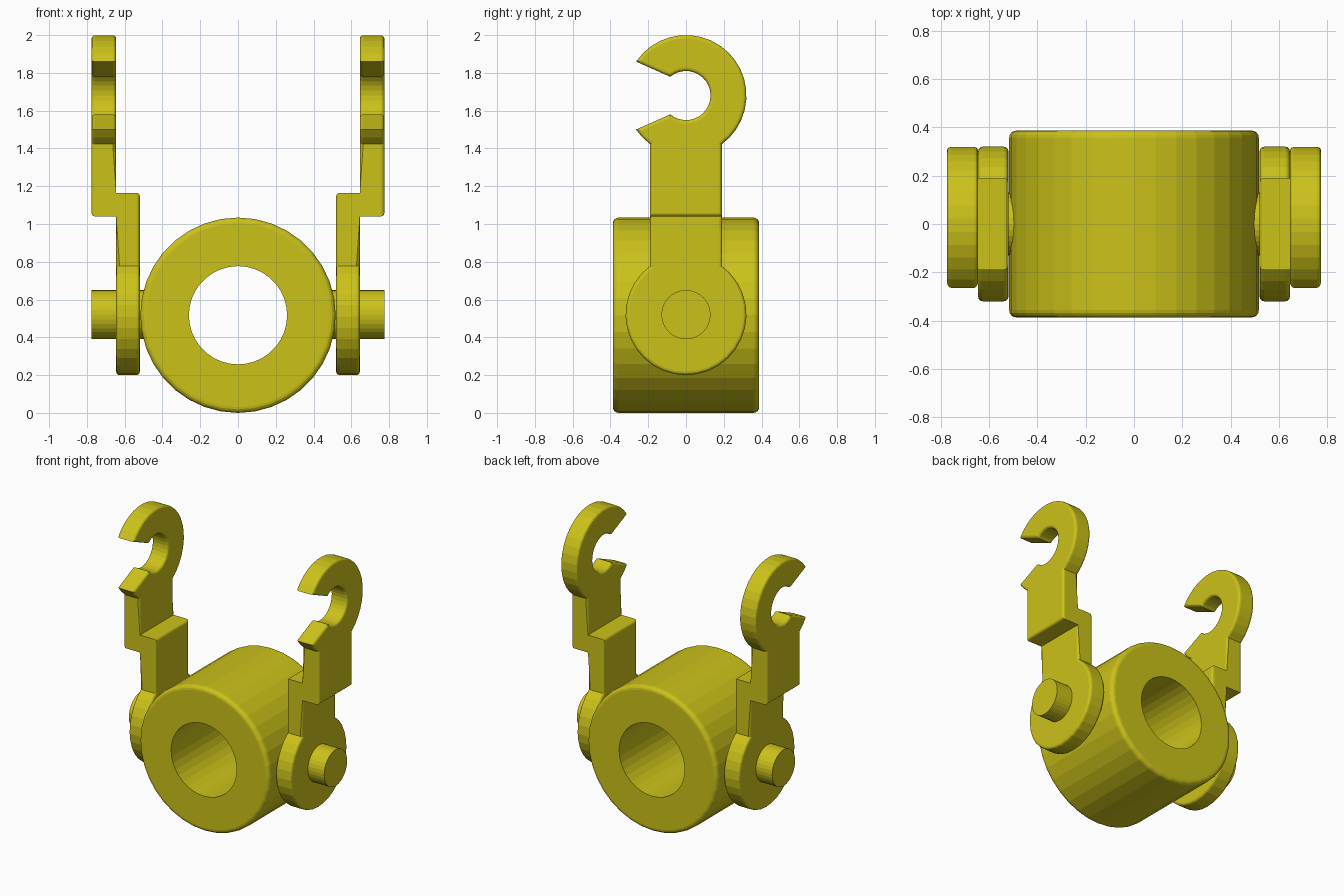
import bpy, bmesh
from math import sin, cos, pi, radians

if "Cube" in bpy.data.objects:
    bpy.data.objects.remove(bpy.data.objects["Cube"])

mat = bpy.data.materials.new("yellow_paint")
mat.diffuse_color = (0.6, 0.54, 0.01, 1)
mat.use_nodes = True
mat.node_tree.nodes["Principled BSDF"].inputs["Base Color"].default_value = mat.diffuse_color


def finish(bm, name, mirror=False):
    bmesh.ops.recalc_face_normals(bm, faces=bm.faces)
    me = bpy.data.meshes.new(name)
    bm.to_mesh(me)
    bm.free()
    me.materials.append(mat)
    ob = bpy.data.objects.new(name, me)
    bpy.context.collection.objects.link(ob)
    if mirror:
        ob.modifiers.new("Mirror", 'MIRROR')
    return ob


def arc(cz, r, a0, a1, n):
    """Points (y, z) on a circle centred on y = 0; angles in degrees."""
    return [(r * cos(radians(a0 + (a1 - a0) * i / n)),
             cz + r * sin(radians(a0 + (a1 - a0) * i / n))) for i in range(n + 1)]


# Barrel: lathed ring around the y axis, rounded outer rims
R, HOLE, HALF, RIM, CZ = 0.517, 0.26, 0.387, 0.03, 0.517
rim = [(R - RIM + RIM * sin(t * pi / 8), HALF - RIM + RIM * cos(t * pi / 8)) for t in range(5)]
section = [(HOLE, HALF)] + rim + [(r, -y) for r, y in reversed(rim)] + [(HOLE, -HALF)]
bm = bmesh.new()
N = 36
rings = [[bm.verts.new((r * cos(2 * pi * k / N), y, CZ + r * sin(2 * pi * k / N)))
          for r, y in section] for k in range(N)]
for k in range(N):
    a, b = rings[k], rings[(k + 1) % N]
    for i in range(len(section)):
        j = (i + 1) % len(section)
        bm.faces.new((a[i], a[j], b[j], b[i]))
finish(bm, "barrel")

# Hook link: lower eye plate and stepped-out hook plate sharing a joint block
X0, X1, X2 = 0.52, 0.645, 0.775
W, Z1, Z2 = 0.19, 1.04, 1.165
joint = [(-W, Z1), (W, Z1), (W, Z2), (-W, Z2)]
eye = [(W, Z1), (-W, Z1)] + arc(0.52, 0.32, 126.4, 413.6, 26)
hook = ([(-W, Z2), (W, Z2)] + arc(1.68, 0.32, -53.6, 145.8, 20)
        + arc(1.68, 0.13, 130, -130, 22) + arc(1.68, 0.32, 214.2, 233.6, 2))
bm = bmesh.new()
verts = {}


def vert(x, p):
    key = (round(x, 4), round(p[0], 4), round(p[1], 4))
    if key not in verts:
        verts[key] = bm.verts.new(key)
    return verts[key]


def toggle(vs):
    # A face used twice is internal, so it is removed again
    old = bm.faces.get(vs)
    if old:
        bm.faces.remove(old)
    else:
        bm.faces.new(vs)


for outline, xa, xb in ((eye, X0, X1), (joint, X0, X1), (joint, X1, X2), (hook, X1, X2)):
    for x in (xa, xb):
        toggle([vert(x, p) for p in outline])
    for p, q in zip(outline, outline[1:] + outline[:1]):
        toggle([vert(xa, p), vert(xa, q), vert(xb, q), vert(xb, p)])
bmesh.ops.delete(bm, geom=[e for e in bm.edges if not e.link_faces], context='EDGES')
bmesh.ops.recalc_face_normals(bm, faces=bm.faces)
bmesh.ops.dissolve_limit(bm, angle_limit=radians(1), verts=bm.verts, edges=bm.edges)
rims = [e for e in bm.edges if abs(e.verts[0].co.x - e.verts[1].co.x) < 1e-4
        and len(e.link_faces) == 2 and e.calc_face_angle() > radians(40)]
bmesh.ops.bevel(bm, geom=rims, offset=0.018, segments=3, profile=0.5,
                affect='EDGES', clamp_overlap=True)
finish(bm, "hook_links", mirror=True)

# Pivot pins running from the barrel through the eyes
bm = bmesh.new()
ends = [[bm.verts.new((x, y, z)) for y, z in arc(0.52, 0.13, 0, 348.75, 31)] for x in (0.49, X2)]
for ring in ends:
    bm.faces.new(ring)
for k in range(32):
    j = (k + 1) % 32
    bm.faces.new((ends[0][k], ends[0][j], ends[1][j], ends[1][k]))
finish(bm, "pivot_pins", mirror=True)
